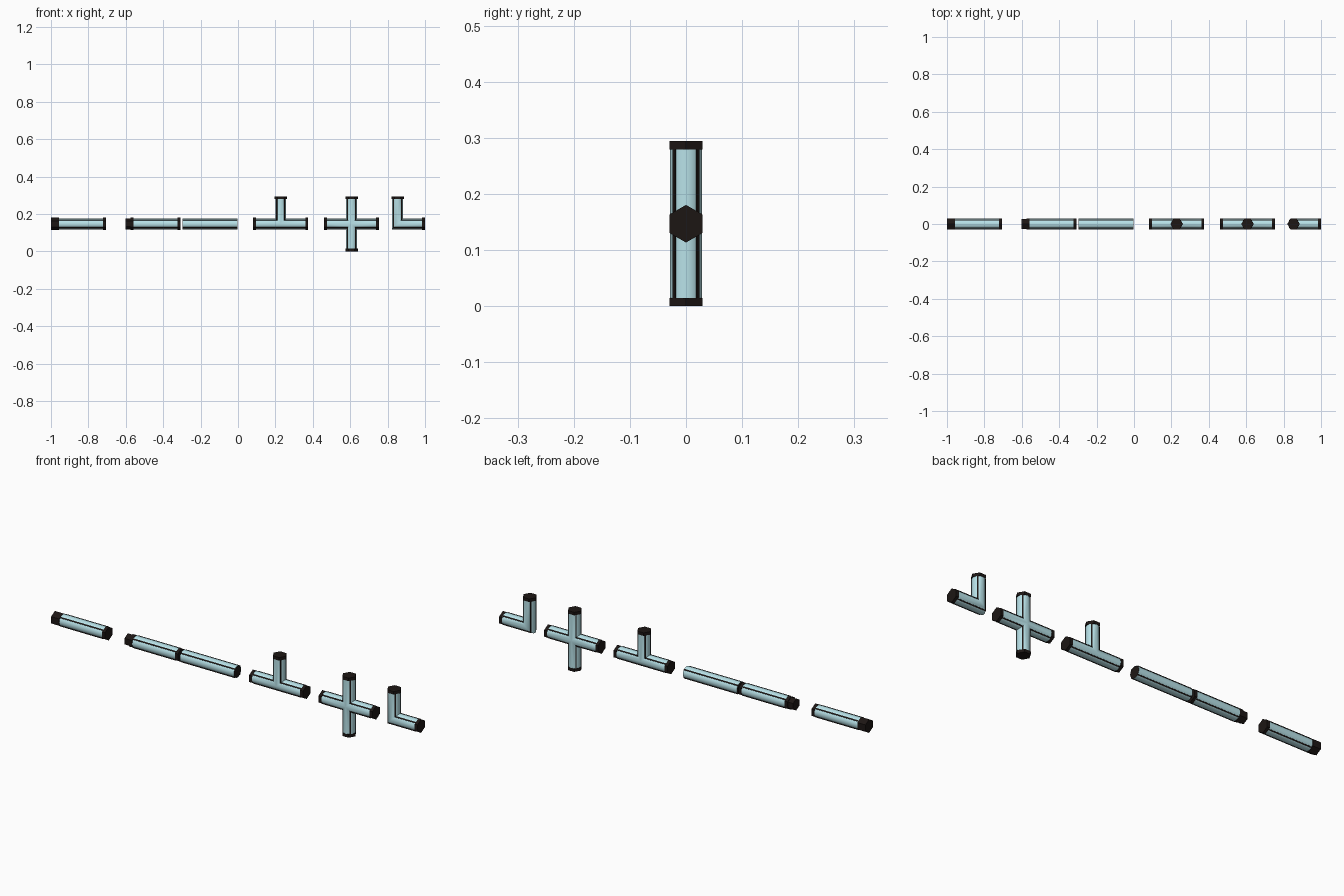
import bpy, bmesh
from math import cos, sin, pi, radians
from mathutils import Vector

if "Cube" in bpy.data.objects:
    bpy.data.objects.remove(bpy.data.objects["Cube"])

Z = 0.147        # height of the tube axis
L = 0.147        # arm length from a joint centre
CAP = 0.015      # thin cap thickness
R_GLASS, R_CAP = 0.0288, 0.0335


def material(name, col):
    m = bpy.data.materials.new(name)
    m.diffuse_color = (*col, 1)
    m.use_nodes = True
    m.node_tree.nodes["Principled BSDF"].inputs["Base Color"].default_value = m.diffuse_color
    return m


GLASS = material("pale_glass", (0.48, 0.76, 0.81))
DARK = material("dark_frame", (0.012, 0.008, 0.007))
X, UP = Vector((1, 0, 0)), Vector((0, 0, 1))
Y = Vector((0, 1, 0))


def ngon(n, r):
    return [(r * cos(2 * pi * i / n), r * sin(2 * pi * i / n)) for i in range(n)]


def strip_profiles():
    # four narrow bars on the diagonals of the tube
    out = []
    for k in range(4):
        a = radians(45 + 90 * k)
        c, s = cos(a), sin(a)
        out.append([(r * c - w * s, r * s + w * c) for r, w in
                    ((0.0255, -0.003), (0.0308, -0.003), (0.0308, 0.003), (0.0255, 0.003))])
    return out


def prism(bm, profile, centre, d, start, end, closed=True):
    """Extrude a profile along d; start may be a function of the side offset (for mitres)."""
    n = UP if abs(d.x) > 0.5 else X
    begin = start if callable(start) else (lambda u: start)
    a = [bm.verts.new(centre + n * u + Y * v + d * begin(u)) for u, v in profile]
    b = [bm.verts.new(centre + n * u + Y * v + d * end) for u, v in profile]
    k = len(profile)
    for i in range(k):
        j = (i + 1) % k
        bm.faces.new((a[i], a[j], b[j], b[i]))
    if closed:
        bm.faces.new(a)
        bm.faces.new(b)


def finish(bm, name, mat, smooth=False):
    bmesh.ops.remove_doubles(bm, verts=bm.verts, dist=0.00005)
    bmesh.ops.recalc_face_normals(bm, faces=bm.faces)
    me = bpy.data.meshes.new(name)
    bm.to_mesh(me)
    bm.free()
    me.materials.append(mat)
    for p in me.polygons:
        p.use_smooth = smooth
    ob = bpy.data.objects.new(name, me)
    bpy.context.collection.objects.link(ob)
    if smooth:
        bpy.ops.object.select_all(action='DESELECT')
        ob.select_set(True)
        bpy.context.view_layer.objects.active = ob
        bpy.ops.object.shade_smooth_by_angle(angle=radians(35))


def junction(name, x, arms):
    """Tubes meeting at right angles, mitred where they join, each with an end cap."""
    glass, frame, caps = bmesh.new(), bmesh.new(), bmesh.new()
    c = Vector((x, 0, Z))
    have = {tuple(map(int, a)) for a in arms}
    for d in arms:
        n = UP if abs(d.x) > 0.5 else X

        def start(u, d=d, n=n):
            side = n * (1 if u > 0 else -1)
            if tuple(map(int, side)) in have:
                return abs(u)
            return 0 if tuple(map(int, -d)) in have else -abs(u)

        prism(glass, ngon(16, R_GLASS), c, d, start, L - CAP, closed=False)
        for p in strip_profiles():
            prism(frame, p, c, d, start, L - CAP)
        prism(caps, ngon(6, R_CAP), c, d, L - CAP, L)
    finish(glass, name + "_glass", GLASS, True)
    finish(frame, name + "_strips", DARK)
    finish(caps, name + "_end_caps", DARK)


def straight(name, x0, x1, caps):
    """One straight tube; caps is a list of (start, end, profile) along x."""
    glass, frame, ends = bmesh.new(), bmesh.new(), bmesh.new()
    c = Vector((0, 0, Z))
    prism(glass, ngon(16, R_GLASS), c, X, x0, x1, closed=False)
    for p in strip_profiles():
        prism(frame, p, c, X, x0, x1)
    for a, b, profile in caps:
        prism(ends, profile, c, X, a, b)
    finish(glass, name + "_glass", GLASS, True)
    finish(frame, name + "_strips", DARK)
    finish(ends, name + "_end_caps", DARK)


hexa = ngon(6, R_CAP)

# end tube with a thick hexagonal stopper
straight("stopper_tube", -0.956, -0.721, [(-1.0, -0.956, hexa), (-0.721, -0.706, hexa)])
# entry tube with a stepped plug
straight("plug_tube", -0.558, -0.323,
         [(-0.602, -0.575, ngon(6, 0.0295)), (-0.575, -0.558, hexa), (-0.323, -0.308, hexa)])
# plain middle tube closed by thin discs
straight("plain_tube", -0.298, -0.003,
         [(-0.297, -0.295, ngon(16, 0.0284)), (-0.006, -0.004, ngon(16, 0.0284))])

# branching tubes
junction("tee_tube", 0.228, [X, -X, UP])
junction("cross_tube", 0.607, [X, -X, UP, -UP])
junction("elbow_tube", 0.853, [X, UP])
